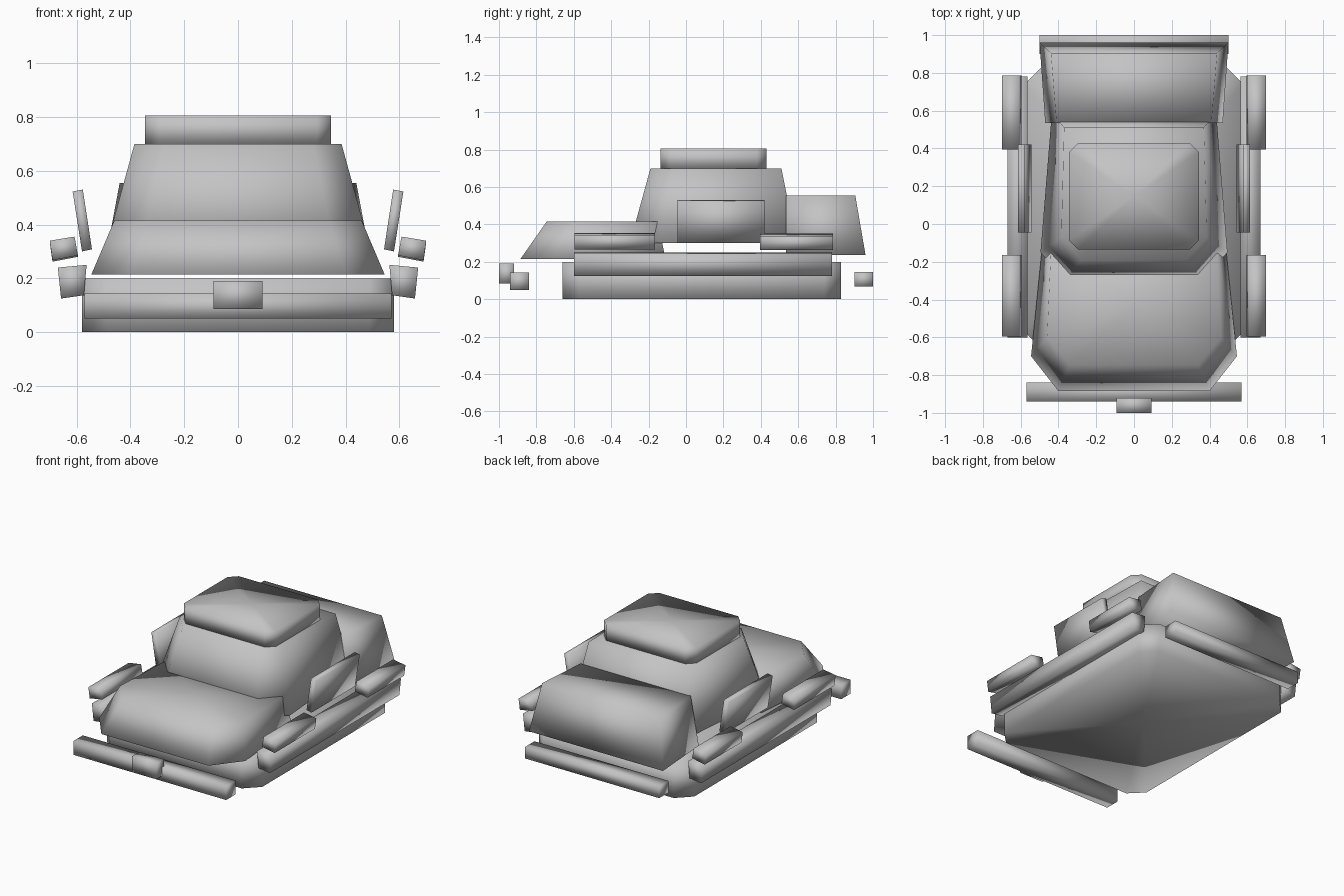
import bpy
import bmesh

old = bpy.data.objects.get("Cube")
if old:
    bpy.data.objects.remove(old, do_unlink=True)

GREY = (0.55, 0.55, 0.55, 1.0)
paint = bpy.data.materials.new("plain_grey")
paint.use_nodes = True
paint.diffuse_color = GREY
bsdf = paint.node_tree.nodes["Principled BSDF"]
bsdf.inputs["Base Color"].default_value = GREY
bsdf.inputs["Roughness"].default_value = 0.8


def loft(name, lower, upper, fan=False):
    """Closed solid between two matching rings; fan pokes the end caps."""
    bm = bmesh.new()
    a = [bm.verts.new(p) for p in lower]
    b = [bm.verts.new(p) for p in upper]
    n = len(a)
    for i in range(n):
        j = (i + 1) % n
        bm.faces.new((a[i], a[j], b[j], b[i]))
    caps = [bm.faces.new(a), bm.faces.new(b)]
    if fan:
        bmesh.ops.poke(bm, faces=caps)
    bmesh.ops.recalc_face_normals(bm, faces=bm.faces[:])
    for f in bm.faces:
        f.smooth = True
    mesh = bpy.data.meshes.new(name)
    bm.to_mesh(mesh)
    bm.free()
    mesh.materials.append(paint)
    ob = bpy.data.objects.new(name, mesh)
    bpy.context.collection.objects.link(ob)
    return ob


def ring(half, z):
    """Symmetric ring from its right half, listed front to back."""
    return ([(x, y, z) for x, y in half]
            + [(-x, y, z) for x, y in reversed(half)])


def chamfered(w, y0, y1, c):
    return [(w - c, y0), (w, y0 + c), (w, y1 - c), (w - c, y1)]


def bar(name, section, y0, y1, side=1):
    """Extrude an x-z section along y, on the chosen side."""
    return loft(name, [(side * x, y0, z) for x, z in section],
                [(side * x, y1, z) for x, z in section])


def box(name, w, y0, y1, z0, z1):
    return bar(name, [(-w, z0), (w, z0), (w, z1), (-w, z1)], y0, y1)


# Base hull and roof plate: straight prisms with cut corners
hull = chamfered(0.58, -0.66, 0.83, 0.09)
loft("base_hull", ring(hull, 0), ring(hull, 0.2), fan=True)
roof = chamfered(0.345, -0.135, 0.43, 0.05)
loft("roof_plate", ring(roof, 0.7), ring(roof, 0.805), fan=True)

# Cabin: tapers upward and toward the back, front corners cut
loft("cabin",
     ring([(0.36, -0.3), (0.495, -0.15), (0.435, 0.59)], 0.3),
     ring([(0.28, -0.19), (0.385, -0.07), (0.37, 0.51)], 0.7), fan=True)

# Bonnet: sloping nose with cut front corners
loft("bonnet",
     ring([(0.4, -0.885), (0.545, -0.7), (0.485, -0.11)], 0.215),
     ring([(0.34, -0.745), (0.46, -0.6), (0.44, -0.15)], 0.415), fan=True)

# Boot: tapered box behind the cabin
loft("boot",
     ring([(0.47, 0.535), (0.5, 0.96)], 0.235),
     ring([(0.41, 0.535), (0.44, 0.905)], 0.555))

# Bumpers and front block
box("front_bumper", 0.57, -0.94, -0.84, 0.05, 0.143)
box("front_block", 0.092, -1.0, -0.92, 0.085, 0.19)
box("rear_bumper", 0.5, 0.9, 1.0, 0.067, 0.145)

# Tilted side parts, mirrored left and right
SKIRT = [(0.563, 0.25), (0.67, 0.24), (0.658, 0.125), (0.573, 0.137)]
FENDER = [(0.608, 0.355), (0.7, 0.34), (0.69, 0.267), (0.595, 0.285)]
DOOR = [(0.577, 0.53), (0.615, 0.523), (0.58, 0.3), (0.543, 0.308)]
for label, side in (("left", 1), ("right", -1)):
    bar(label + "_skirt", SKIRT, -0.6, 0.78, side)
    bar(label + "_front_fender", FENDER, -0.595, -0.165, side)
    rear = [(x, z - 0.005) for x, z in FENDER]
    bar(label + "_rear_fender", rear, 0.395, 0.785, side)
    bar(label + "_door_plate", DOOR, -0.045, 0.42, side)
